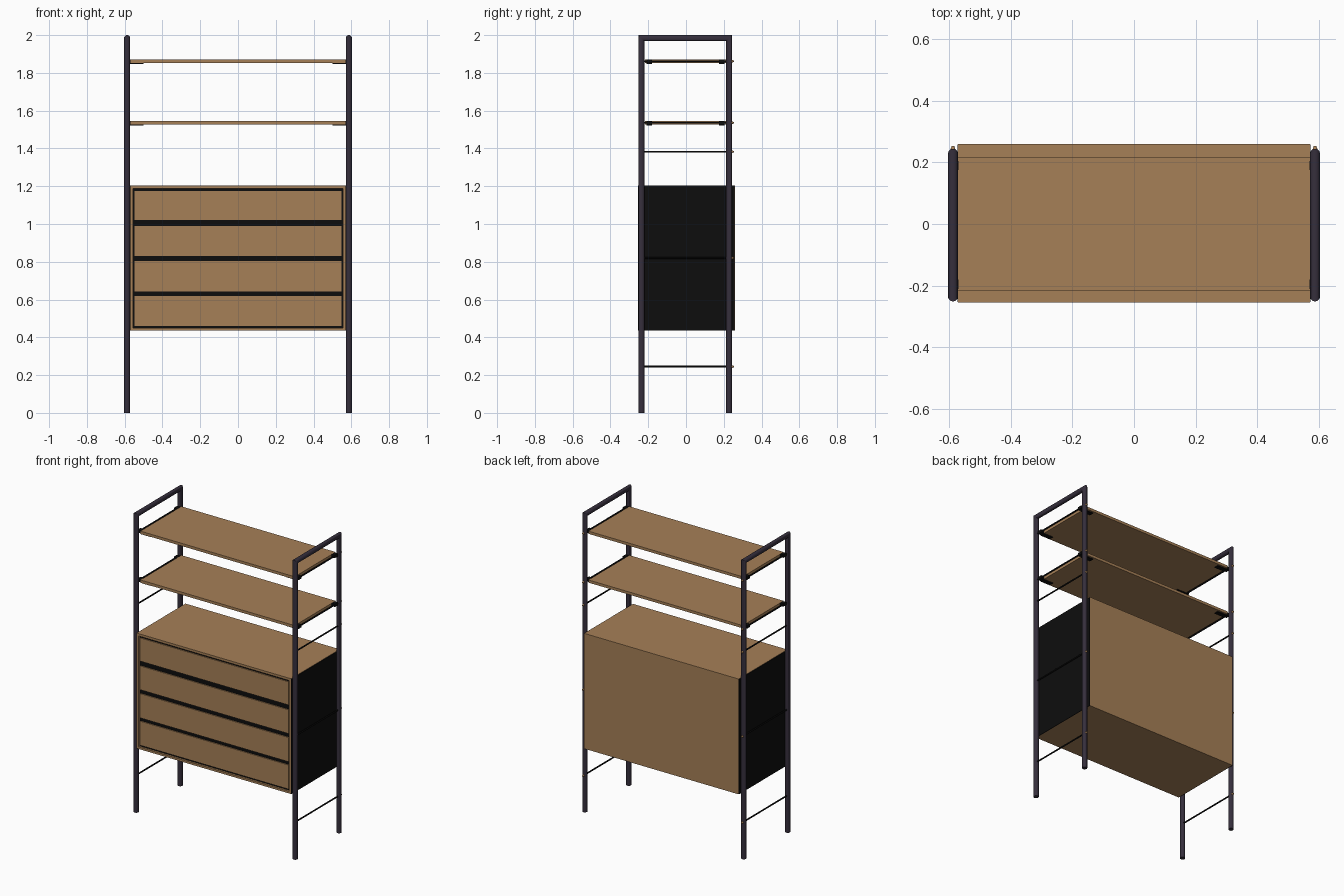
import bpy, bmesh, math
from mathutils import Vector

if "Cube" in bpy.data.objects:
    bpy.data.objects.remove(bpy.data.objects["Cube"], do_unlink=True)


def material(name, rgb):
    m = bpy.data.materials.new(name)
    m.use_nodes = True
    m.diffuse_color = (*rgb, 1)
    bsdf = m.node_tree.nodes["Principled BSDF"]
    bsdf.inputs["Base Color"].default_value = (*rgb, 1)
    bsdf.inputs["Roughness"].default_value = 0.6
    return m


WOOD = material("warm wood", (0.38, 0.215, 0.095))
METAL = material("dark plum metal", (0.036, 0.028, 0.045))
BLACK = material("matt black", (0.004, 0.004, 0.004))


def finish(name, bm, mat, smooth=False):
    bmesh.ops.recalc_face_normals(bm, faces=bm.faces)
    mesh = bpy.data.meshes.new(name)
    bm.to_mesh(mesh)
    bm.free()
    mesh.materials.append(mat)
    obj = bpy.data.objects.new(name, mesh)
    bpy.context.collection.objects.link(obj)
    if smooth:
        bpy.ops.object.select_all(action="DESELECT")
        obj.select_set(True)
        bpy.context.view_layer.objects.active = obj
        bpy.ops.object.shade_smooth_by_angle(angle=math.radians(40))
    return obj


def box(name, xs, ys, zs, mat):
    bm = bmesh.new()
    bmesh.ops.create_cube(bm, size=1)
    for v in bm.verts:
        v.co = Vector([(a + b) / 2 + c * (b - a)
                       for c, (a, b) in zip(v.co, (xs, ys, zs))])
    return finish(name, bm, mat)


def mirrored_box(name, xs, ys, zs, mat):
    for label, s in (("left", 1), ("right", -1)):
        box(f"{label}_{name}", sorted(s * x for x in xs), ys, zs, mat)


def rod(name, x, y0, y1, z, r0, r1, mat, sides=10):
    # round bar running front to back
    bm = bmesh.new()
    rings = [[bm.verts.new((x + r * math.cos(math.tau * i / sides), y,
                            z + r * math.sin(math.tau * i / sides)))
              for i in range(sides)] for y, r in ((y0, r0), (y1, r1))]
    bm.faces.new(rings[0])
    bm.faces.new(rings[1])
    for i in range(sides):
        j = (i + 1) % sides
        bm.faces.new((rings[0][i], rings[0][j], rings[1][j], rings[1][i]))
    return finish(name, bm, mat, True)


def side_frame(name, x, y0, y1, top, r, sides=20):
    # inverted U of round tube with mitred corners
    bm = bmesh.new()
    rails = []
    for i in range(sides):
        a = math.tau * i / sides
        d = r * math.sin(a)
        path = ((y0 + d, 0), (y0 + d, top - d), (y1 - d, top - d), (y1 - d, 0))
        rails.append([bm.verts.new((x + r * math.cos(a), y, z)) for y, z in path])
    for i in range(sides):
        a, b = rails[i], rails[(i + 1) % sides]
        for k in range(3):
            bm.faces.new((a[k], b[k], b[k + 1], a[k + 1]))
    for end in (0, 3):
        bm.faces.new([rail[end] for rail in rails])
    return finish(name, bm, METAL, True)


# main measurements
POST_X, FRONT_Y, BACK_Y, TUBE = 0.587, -0.235, 0.228, 0.016
WIDE, FRONT, BACK = 0.57, -0.255, 0.26
LOW, HIGH = 0.435, 1.205
SHELVES = (1.536, 1.862)
RUNGS = (0.245, 0.82, 1.383)

# side frames with rungs and screw heads
for label, s in (("left", 1), ("right", -1)):
    side_frame(f"{label}_frame", s * POST_X, FRONT_Y, BACK_Y, 2 - TUBE, TUBE)
    for n, z in enumerate(RUNGS + SHELVES):
        rod(f"{label}_rung_{n}", s * POST_X, FRONT_Y, 0.246, z, 0.005, 0.005, BLACK)
        rod(f"{label}_screw_{n}", s * POST_X, 0.242, 0.253, z, 0.008, 0.004, WOOD)

# open shelves with clips at the corners
for n, z in enumerate(SHELVES):
    box(f"shelf_{n}", (-WIDE, WIDE), (-0.216, 0.216), (z - 0.009, z + 0.009), WOOD)
    for label, y in (("front", -0.195), ("back", 0.19)):
        span = (y - 0.015, y + 0.015)
        mirrored_box(f"{label}_shelf_clip_{n}", (0.569, 0.594), span,
                     (z - 0.01, z + 0.01), BLACK)
        mirrored_box(f"{label}_clip_plate_{n}", (0.5, 0.572), span,
                     (z - 0.014, z - 0.008), BLACK)

# cabinet carcass
box("cabinet_top", (-WIDE, WIDE), (FRONT, BACK), (HIGH - 0.016, HIGH), WOOD)
box("cabinet_bottom", (-WIDE, WIDE), (FRONT, BACK), (LOW, LOW + 0.014), WOOD)
box("cabinet_back", (-WIDE, WIDE), (BACK - 0.015, BACK), (LOW, HIGH), WOOD)
mirrored_box("cabinet_side", (0.556, WIDE), (FRONT, BACK), (LOW, HIGH), WOOD)
mirrored_box("side_panel", (WIDE, WIDE + 0.003), (FRONT + 0.002, BACK - 0.002),
             (LOW, HIGH - 0.002), BLACK)
box("dark_interior", (-0.556, 0.556), (FRONT + 0.013, BACK - 0.015),
    (LOW + 0.014, HIGH - 0.016), BLACK)

# drawer fronts
DRAWERS = ((0.459, 0.62), (0.642, 0.804), (0.83, 0.989), (1.021, 1.176))
for n, span in enumerate(DRAWERS):
    box(f"drawer_front_{n}", (-0.548, 0.548), (FRONT + 0.006, FRONT + 0.02), span, WOOD)
